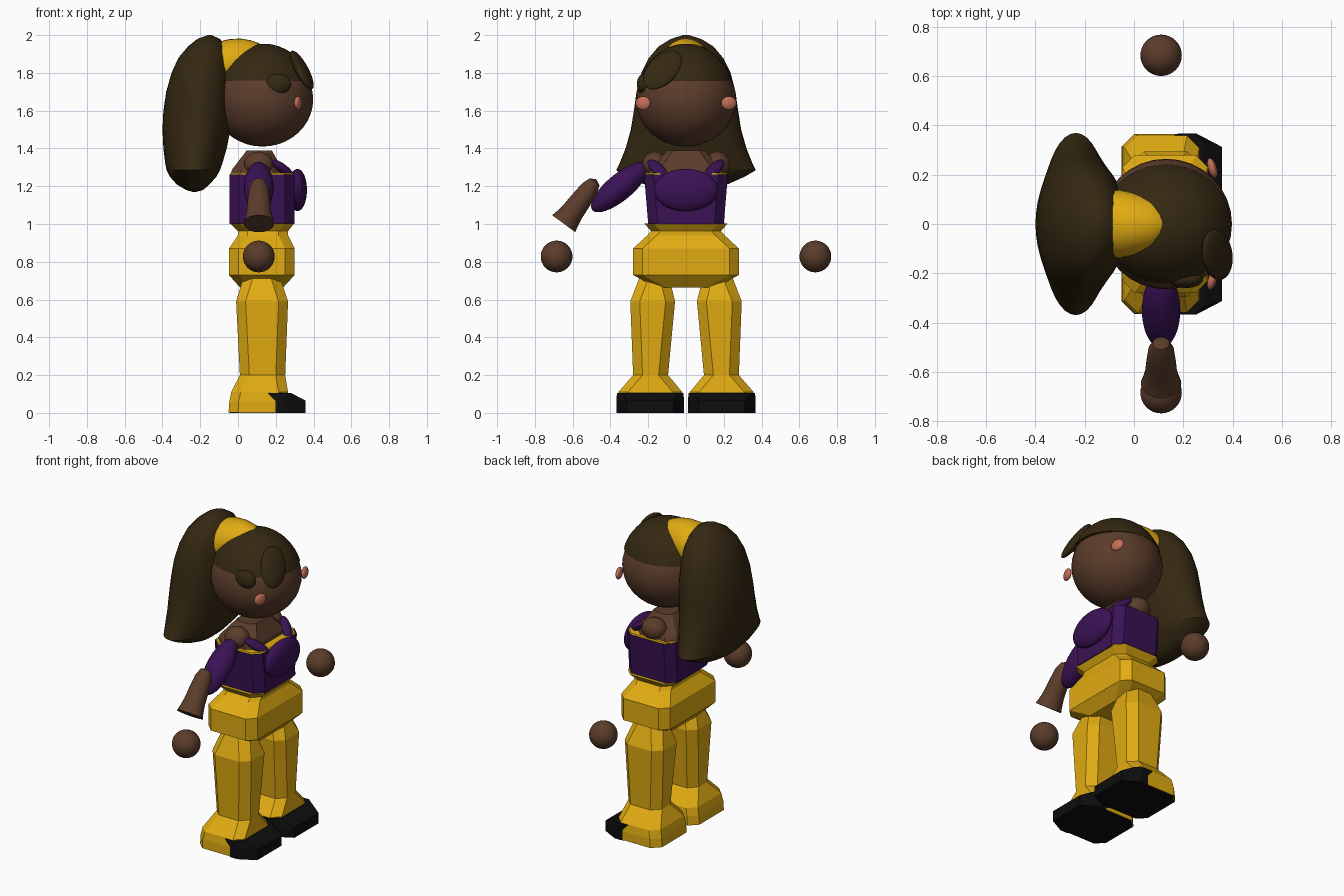
import bpy, bmesh
from math import sin, cos, pi, sqrt
from mathutils import Vector, Matrix

cube = bpy.data.objects.get("Cube")
if cube:
    bpy.data.objects.remove(cube, do_unlink=True)


def material(name, rgb):
    m = bpy.data.materials.new(name)
    m.use_nodes = True
    m.diffuse_color = (*rgb, 1)
    m.node_tree.nodes["Principled BSDF"].inputs["Base Color"].default_value = (*rgb, 1)
    return m


SKIN = material("brown skin", (0.105, 0.046, 0.024))
YELLOW = material("golden yellow", (0.75, 0.41, 0.006))
PURPLE = material("deep purple", (0.042, 0.006, 0.09))
HAIR = material("dark brown hair", (0.035, 0.021, 0.006))
BLACK = material("black", (0.004, 0.004, 0.004))
BLUSH = material("pink blush", (0.55, 0.16, 0.10))


def finish(bm, name, mat, smooth):
    bmesh.ops.recalc_face_normals(bm, faces=bm.faces)
    mesh = bpy.data.meshes.new(name)
    bm.to_mesh(mesh)
    bm.free()
    mesh.materials.append(mat)
    obj = bpy.data.objects.new(name, mesh)
    bpy.context.collection.objects.link(obj)
    for p in mesh.polygons:
        p.use_smooth = False
    if smooth:
        bpy.ops.object.select_all(action='DESELECT')
        obj.select_set(True)
        bpy.context.view_layer.objects.active = obj
        bpy.ops.object.shade_smooth_by_angle()
    return obj


def loft(name, mat, rings, smooth=False):
    """Skin a list of equal-length point rings and close both ends."""
    bm = bmesh.new()
    rows = [[bm.verts.new(p) for p in ring] for ring in rings]
    n = len(rows[0])
    for a, b in zip(rows, rows[1:]):
        for i in range(n):
            j = (i + 1) % n
            bm.faces.new((a[i], a[j], b[j], b[i]))
    bm.faces.new(rows[0])
    bm.faces.new(rows[-1])
    return finish(bm, name, mat, smooth)


def octagon(z, x0, x1, y0, y1, cx=0.05, cy=0.05):
    return [(x0 + cx, y0, z), (x1 - cx, y0, z), (x1, y0 + cy, z), (x1, y1 - cy, z),
            (x1 - cx, y1, z), (x0 + cx, y1, z), (x0, y1 - cy, z), (x0, y0 + cy, z)]


def oval(z, cx, rx, ry, n=40):
    return [(cx + rx * cos(2 * pi * i / n), ry * sin(2 * pi * i / n), z) for i in range(n)]


def ellipsoid(name, mat, center, radii, axis=(0, 0, 1), normal=(1, 0, 0)):
    """Radii run along the normal, across, and along the long axis."""
    z = Vector(axis).normalized()
    y = z.cross(Vector(normal)).normalized()
    rot = Matrix((y.cross(z), y, z)).transposed().to_4x4()
    bm = bmesh.new()
    bmesh.ops.create_uvsphere(bm, u_segments=32, v_segments=20, radius=1,
                              matrix=Matrix.Translation(center) @ rot @ Matrix.Diagonal((*radii, 1)))
    return finish(bm, name, mat, True)


# Head and cheeks
ellipsoid("head", SKIN, (0.13, 0, 1.66), (0.268, 0.265, 0.25))
for side, s in (("right", -1), ("left", 1)):
    ellipsoid(side + "_cheek", BLUSH, (0.318, s * 0.227, 1.64), (0.018, 0.042, 0.036),
              normal=(1, s * 0.3, 0))

# Hair cap: the top of a slightly larger ellipsoid
cap = []
for i in range(12):
    h = 0.10 + 0.194 * sin(i / 11 * pi / 2)
    k = sqrt(1 - (h / 0.295) ** 2)
    cap.append(oval(1.66 + h, 0.13, 0.278 * k, 0.258 * k))
loft("hair_cap", HAIR, cap, True)

# Fringe locks
ellipsoid("front_lock", HAIR, (0.338, -0.125, 1.815), (0.03, 0.085, 0.13),
          axis=(-0.08, 0.15, 0.18), normal=(0.8, -0.2, 0.5))
ellipsoid("side_lock", HAIR, (0.21, -0.225, 1.74), (0.07, 0.035, 0.055))

# Flared ponytail: height, back x, front x, half width
tail = [(1.17, -0.24, -0.22, 0.02), (1.18, -0.275, -0.185, 0.12), (1.21, -0.325, -0.15, 0.22),
        (1.25, -0.36, -0.115, 0.31), (1.285, -0.378, -0.095, 0.37), (1.32, -0.385, -0.083, 0.352),
        (1.40, -0.395, -0.06, 0.32), (1.50, -0.40, -0.04, 0.292), (1.60, -0.395, -0.03, 0.276),
        (1.70, -0.38, -0.03, 0.262), (1.80, -0.352, -0.035, 0.236), (1.88, -0.315, -0.045, 0.196),
        (1.94, -0.265, -0.065, 0.145), (1.98, -0.215, -0.095, 0.08), (2.0, -0.16, -0.14, 0.015)]
loft("ponytail", HAIR, [oval(z, (a + b) / 2, (b - a) / 2, w) for z, a, b, w in tail], True)

# Hair tie: a tapering tube along x
tie = [(-0.12, 1.82, 0.14, 0.14), (-0.05, 1.84, 0.137, 0.138), (0.01, 1.85, 0.125, 0.132),
       (0.07, 1.86, 0.11, 0.112), (0.105, 1.86, 0.09, 0.1), (0.122, 1.86, 0.06, 0.09)]
loft("hair_tie", YELLOW, [[(x, w * cos(2 * pi * i / 32), z + h * sin(2 * pi * i / 32))
                           for i in range(32)] for x, z, w, h in tie], True)

# Torso, collar and neck
loft("bodice", PURPLE, [octagon(1.0, -0.045, 0.30, -0.20, 0.20),
                        octagon(1.262, -0.045, 0.30, -0.222, 0.222)])
loft("bodice_top", YELLOW, [octagon(1.26, -0.04, 0.295, -0.22, 0.22),
                            octagon(1.269, -0.04, 0.29, -0.215, 0.215)])
loft("upper_chest", SKIN, [octagon(1.262, -0.042, 0.24, -0.20, 0.20),
                           octagon(1.29, -0.03, 0.235, -0.19, 0.19),
                           octagon(1.388, 0.045, 0.18, -0.10, 0.10, 0.03, 0.03)])
ellipsoid("bust", PURPLE, (0.315, 0, 1.18), (0.05, 0.17, 0.112))
for side, s in (("right", -1), ("left", 1)):
    ellipsoid(side + "_shoulder", SKIN, (0.11, s * 0.165, 1.315), (0.078, 0.068, 0.068))
    ellipsoid(side + "_strap", PURPLE, (0.24, s * 0.15, 1.29), (0.025, 0.034, 0.085),
              axis=(-0.10, s * 0.08, 0.08), normal=(0.6, 0, 0.75))

# Hips
loft("hips", YELLOW, [octagon(0.665, 0.01, 0.24, -0.16, 0.16),
                      octagon(0.73, -0.048, 0.30, -0.28, 0.28),
                      octagon(0.87, -0.048, 0.30, -0.28, 0.28),
                      octagon(0.94, 0.0, 0.265, -0.205, 0.205),
                      octagon(0.962, 0.0, 0.265, -0.185, 0.185),
                      octagon(1.003, -0.04, 0.297, -0.22, 0.22)])

# Legs, shoes and soles: height, back x, front x, inner y, outer y
leg = [(0.003, -0.05, 0.25, 0.015, 0.365), (0.06, -0.046, 0.25, 0.015, 0.365),
       (0.11, -0.036, 0.265, 0.02, 0.358), (0.20, 0.01, 0.25, 0.095, 0.28),
       (0.59, -0.01, 0.265, 0.058, 0.295), (0.72, 0.03, 0.222, 0.09, 0.245)]
for side, s in (("right", -1), ("left", 1)):
    def span(z, x0, x1, a, b, *c):
        return octagon(z, x0, x1, min(s * a, s * b), max(s * a, s * b), *c)
    loft(side + "_leg", YELLOW, [span(*row) for row in leg])
    loft(side + "_toe", BLACK, [span(0, 0.10, 0.357, 0.011, 0.368, 0.105, 0.055),
                                span(0.065, 0.10, 0.357, 0.011, 0.368, 0.105, 0.055),
                                span(0.106, 0.14, 0.28, 0.013, 0.366, 0.03, 0.03)])
    loft(side + "_sole", BLACK, [span(0, -0.045, 0.25, 0.02, 0.36),
                                 span(0.006, -0.045, 0.25, 0.02, 0.36)])
    ellipsoid(side + "_hand", SKIN, (0.11, s * 0.685, 0.828), (0.084, 0.084, 0.084))

# Right arm: puffed sleeve and flared forearm
ellipsoid("right_sleeve", PURPLE, (0.11, -0.35, 1.195), (0.078, 0.07, 0.19),
          axis=(0, 0.15, 0.125))
start = Vector((0.11, -0.475, 1.235))
down = Vector((0, -0.17, -0.23)).normalized()
across = down.cross(Vector((1, 0, 0)))
forearm = [(0.004, 0), (0.034, 0.015), (0.052, 0.06), (0.06, 0.14),
           (0.065, 0.21), (0.074, 0.26), (0.082, 0.29)]
loft("right_forearm", SKIN, [[start + down * t + Vector((r * cos(2 * pi * i / 32), 0, 0))
                              + across * (r * 0.93 * sin(2 * pi * i / 32))
                              for i in range(32)] for r, t in forearm], True)
